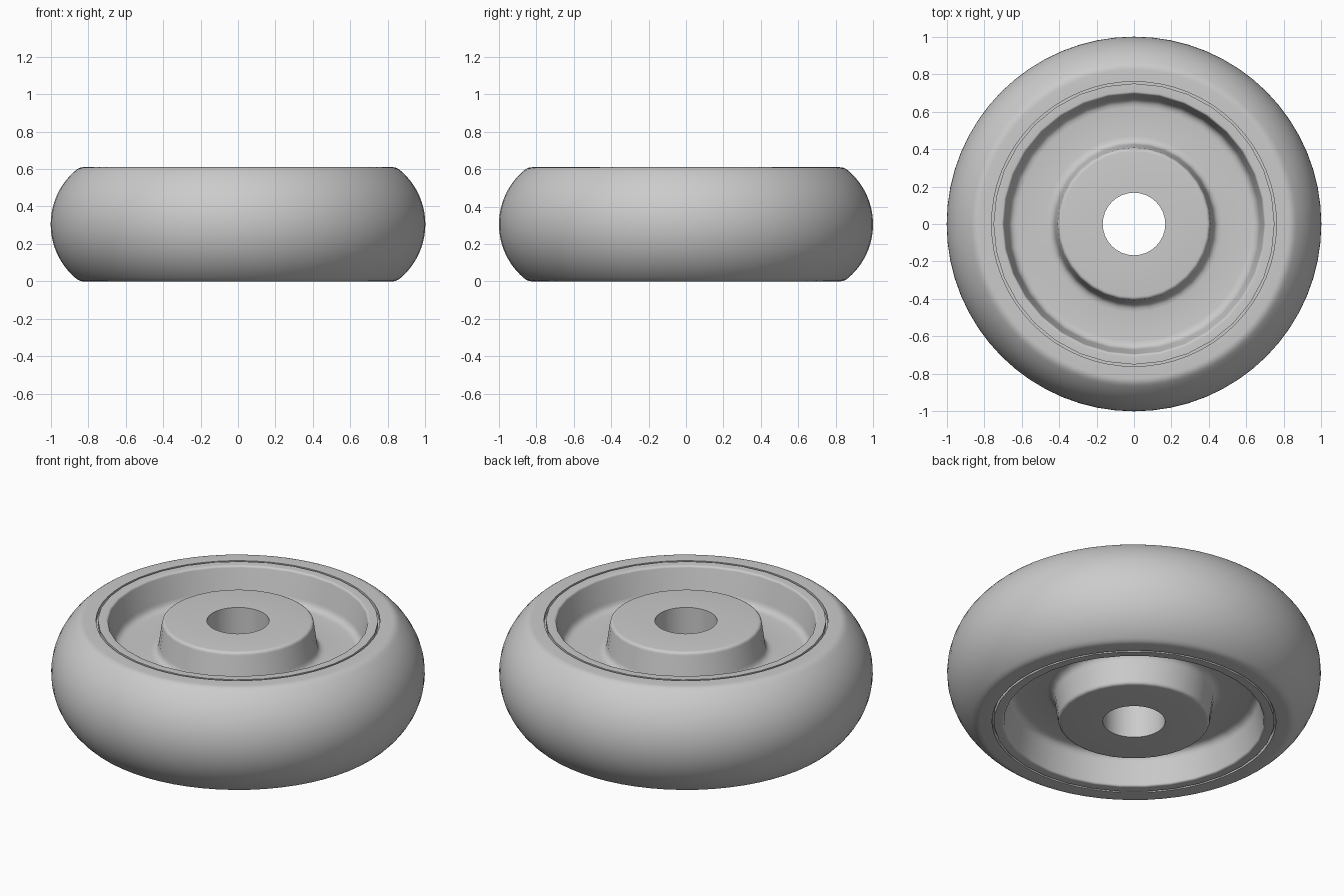
import bpy
import bmesh
from math import sin, cos, pi, radians, asin
from mathutils import Vector

HALF = 0.305  # half the wheel width

if "Cube" in bpy.data.objects:
    bpy.data.objects.remove(bpy.data.objects["Cube"], do_unlink=True)

# One plain grey for the whole wheel
grey = bpy.data.materials.new("plain_grey")
grey.use_nodes = True
colour = (0.6, 0.6, 0.6, 1)
grey.diffuse_color = colour
grey.node_tree.nodes["Principled BSDF"].inputs["Base Color"].default_value = colour


def fillet(points, steps=4):
    """Round the corners of (r, z, size) points with short curves."""
    out = []
    for i, (r, z, size) in enumerate(points):
        p = Vector((r, z))
        if not size:
            out.append(p)
            continue
        a = Vector(points[i - 1][:2]) - p
        b = Vector(points[i + 1][:2]) - p
        a, b = p + a.normalized() * size, p + b.normalized() * size
        for k in range(steps + 1):
            t = k / steps
            out.append(a * (1 - t) ** 2 + p * 2 * t * (1 - t) + b * t * t)
    return out


def lathe(name, upper, segments):
    """Mirror an upper half profile about the mid plane and spin it round z."""
    lower = [Vector((p.x, -p.y)) for p in reversed(upper) if p.y > 1e-5]
    loop = upper + lower
    bm = bmesh.new()
    rings = []
    for s in range(segments):
        a = 2 * pi * s / segments
        rings.append([bm.verts.new((p.x * cos(a), p.x * sin(a), p.y + HALF))
                      for p in loop])
    n = len(loop)
    for s in range(segments):
        here, there = rings[s], rings[(s + 1) % segments]
        for i in range(n):
            j = (i + 1) % n
            bm.faces.new((here[i], there[i], there[j], here[j]))
    bmesh.ops.recalc_face_normals(bm, faces=bm.faces)
    mesh = bpy.data.meshes.new(name)
    bm.to_mesh(mesh)
    bm.free()
    mesh.materials.append(grey)
    obj = bpy.data.objects.new(name, mesh)
    bpy.context.collection.objects.link(obj)
    bpy.ops.object.select_all(action='DESELECT')
    obj.select_set(True)
    bpy.context.view_layer.objects.active = obj
    bpy.ops.object.shade_smooth_by_angle(angle=radians(35))
    return obj


# Tyre: bulging tread, rounded shoulder, flat side and a shallow seam step
BULGE = 0.377
top = asin(0.285 / BULGE)
tread = [Vector((1 - BULGE + BULGE * cos(top * k / 14), BULGE * sin(top * k / 14)))
         for k in range(15)]
shoulder = fillet([(tread[-1].x, tread[-1].y, 0),
                   (0.845, HALF, 0.022),
                   (0.76, HALF, 0),
                   (0.76, HALF - 0.03, 0),
                   (0.735, HALF - 0.03, 0)])
lathe("tyre", tread + shoulder[1:], 64)

# Hub: rim, dished web, raised boss and axle bore
hub_profile = fillet([(0.75, HALF, 0),
                      (0.697, HALF, 0.012),
                      (0.665, HALF - 0.18, 0.04),
                      (0.43, HALF - 0.18, 0.04),
                      (0.405, HALF, 0.018),
                      (0.167, HALF, 0)])
lathe("hub", hub_profile, 32)
